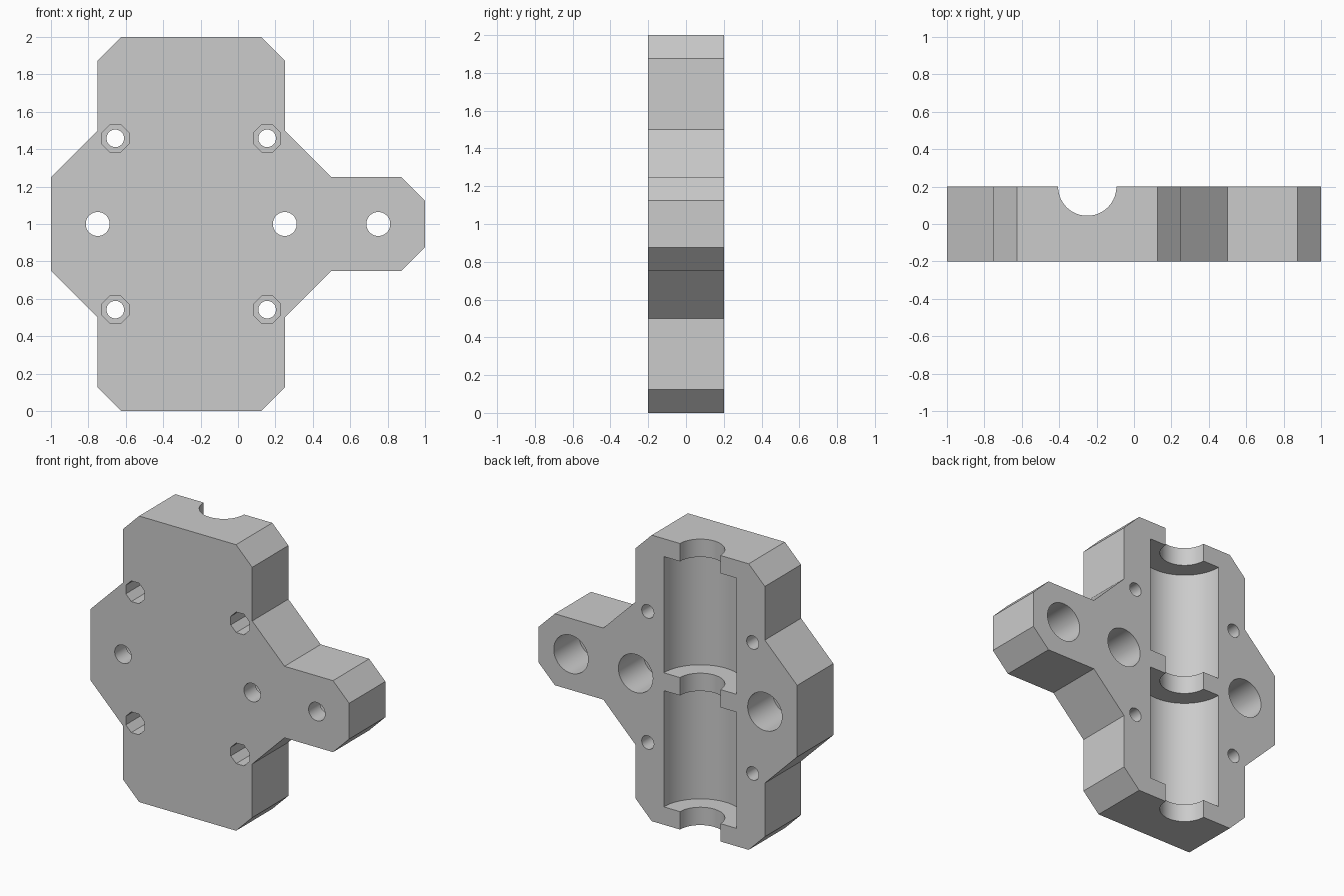
import bpy
import bmesh
import math
from mathutils import Matrix

cube = bpy.data.objects.get("Cube")
if cube:
    bpy.data.objects.remove(cube, do_unlink=True)

# Single plain grey
grey = bpy.data.materials.new("plain grey")
grey.use_nodes = True
COLOUR = (0.6, 0.6, 0.6, 1)
grey.diffuse_color = COLOUR
grey.node_tree.nodes["Principled BSDF"].inputs["Base Color"].default_value = COLOUR

HALF = 0.2       # half the plate thickness
AXIS = -0.25     # x of the shaft channel


def to_object(bm, name):
    bmesh.ops.recalc_face_normals(bm, faces=bm.faces)
    mesh = bpy.data.meshes.new(name)
    bm.to_mesh(mesh)
    bm.free()
    obj = bpy.data.objects.new(name, mesh)
    bpy.context.collection.objects.link(obj)
    obj.data.materials.append(grey)
    return obj


def rod(radius, start, end, sides=64):
    """Prism between two points, turned so that flats face the axes."""
    bm = bmesh.new()
    axis = end - start
    bmesh.ops.create_cone(bm, cap_ends=True, segments=sides, radius1=radius,
                          radius2=radius, depth=axis,
                          matrix=Matrix.Rotation(math.pi / sides, 4, "Z"))
    bmesh.ops.translate(bm, verts=bm.verts, vec=(0, 0, (start + end) / 2))
    return bm


def cut(body, bm):
    cutter = to_object(bm, "cutter")
    cutter.hide_render = True
    mod = body.modifiers.new("cut", "BOOLEAN")
    mod.operation = "DIFFERENCE"
    mod.solver = "EXACT"
    mod.object = cutter
    bpy.context.view_layer.objects.active = body
    bpy.ops.object.modifier_apply(modifier=mod.name)
    bpy.data.objects.remove(cutter, do_unlink=True)


def cut_along_y(body, radius, x, z, front, back, sides=64):
    bm = rod(radius, -back, -front, sides)
    bm.transform(Matrix.Translation((x, 0, z)) @ Matrix.Rotation(math.pi / 2, 4, "X"))
    cut(body, bm)


def cut_along_z(body, radius, low, high):
    bm = rod(radius, low, high)
    bm.transform(Matrix.Translation((AXIS, HALF, 0)))
    cut(body, bm)


# Plate: lower outline, mirrored about mid height
lower = [(-1, 0.75), (-0.75, 0.5), (-0.75, 0.125), (-0.625, 0), (0.125, 0),
         (0.25, 0.125), (0.25, 0.5), (0.5, 0.75), (0.875, 0.75), (1, 0.875)]
outline = lower + [(x, 2 - z) for x, z in reversed(lower)]
bm = bmesh.new()
face = bm.faces.new([bm.verts.new((x, -HALF, z)) for x, z in outline])
sweep = bmesh.ops.extrude_face_region(bm, geom=[face])
bmesh.ops.translate(bm, vec=(0, 2 * HALF, 0),
                    verts=[g for g in sweep["geom"] if isinstance(g, bmesh.types.BMVert)])
plate = to_object(bm, "bearing_carriage_plate")

# Shaft channel and the two bearing pockets in the back
cut_along_z(plate, 0.156, -0.1, 2.1)
for low in (0.125, 1.0625):
    cut_along_z(plate, 0.282, low, low + 0.8125)

# Counterbored mounting holes, wide at the back
for x in (-0.75, 0.25, 0.75):
    cut_along_y(plate, 0.064, x, 1, -0.3, 0.3)
    cut_along_y(plate, 0.133, x, 1, -0.075, 0.3)

# Clamp screw holes with eight-sided recesses in the front
for side in (-1, 1):
    for level in (-1, 1):
        x, z = AXIS + side * 0.406, 1 + level * 0.458
        cut_along_y(plate, 0.047, x, z, -0.3, 0.3, 32)
        cut_along_y(plate, 0.078, x, z, -0.3, 0, 8)

bpy.ops.object.select_all(action="DESELECT")
plate.select_set(True)
bpy.context.view_layer.objects.active = plate
bpy.ops.object.shade_smooth_by_angle(angle=math.radians(30))
